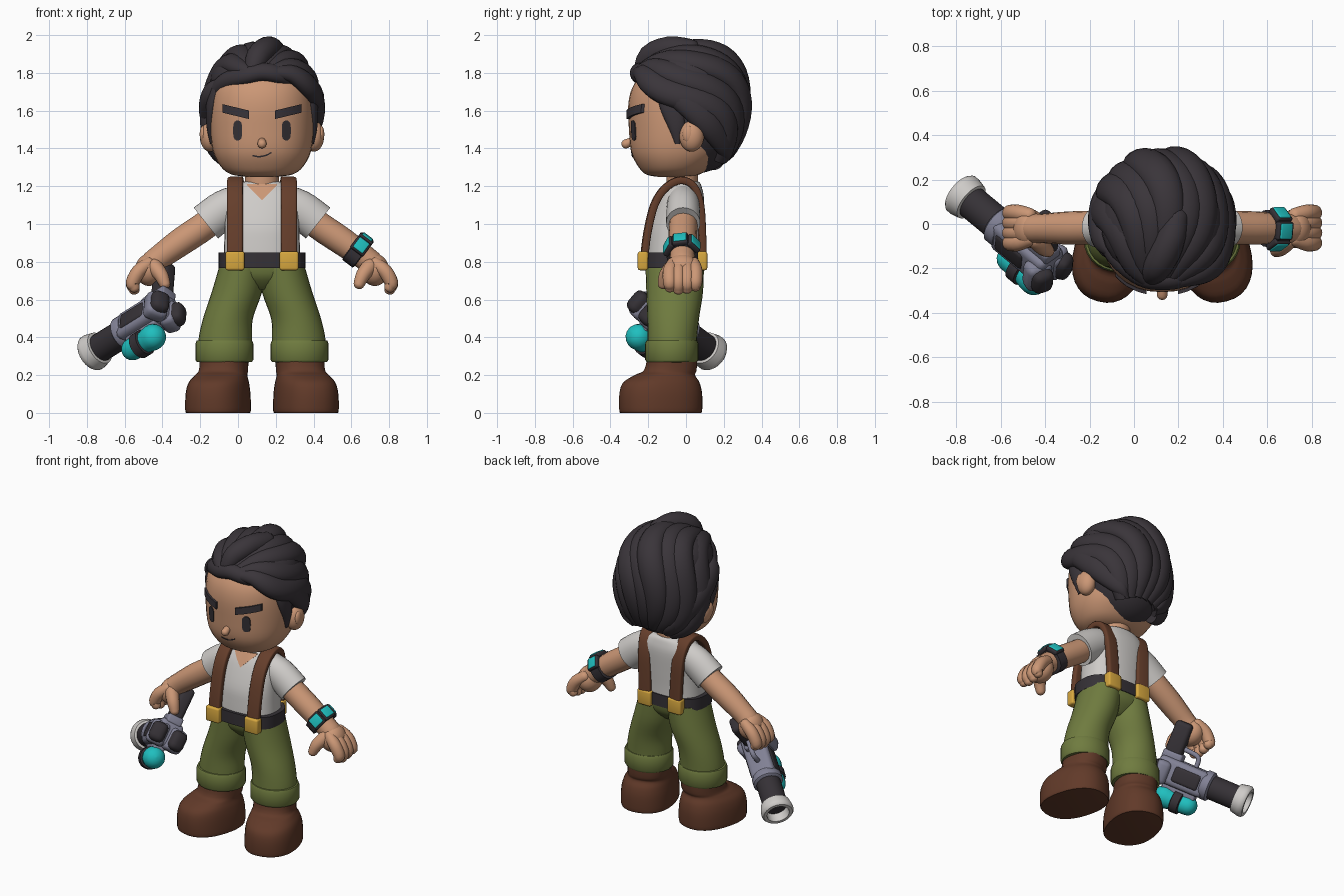
import bpy, bmesh, math
from mathutils import Matrix, Vector
from mathutils.bvhtree import BVHTree

if "Cube" in bpy.data.objects:
    bpy.data.objects.remove(bpy.data.objects["Cube"])

CX = 0.127                      # middle of the body
X, Y, Z = (Vector(v) for v in ((1, 0, 0), (0, 1, 0), (0, 0, 1)))
HORIZONTAL = (X, Y)
made = []


def material(name, r, g, b):
    m = bpy.data.materials.new(name)
    m.use_nodes = True
    m.diffuse_color = (r, g, b, 1)
    bsdf = next(n for n in m.node_tree.nodes if n.type == 'BSDF_PRINCIPLED')
    bsdf.inputs["Base Color"].default_value = (r, g, b, 1)
    return m


skin = material("skin", .60, .31, .18)
hair = material("dark hair", .042, .035, .042)
cloth = material("light cloth", .62, .60, .58)
green = material("olive trousers", .16, .20, .05)
boot = material("boot leather", .12, .042, .022)
leather = material("strap leather", .13, .048, .024)
gold = material("gold", .68, .39, .05)
teal = material("teal", .014, .52, .52)
steel = material("blue grey metal", .22, .22, .30)
dark = material("dark rubber", .036, .031, .037)


def finish(bm, name, mat, matrix=Matrix()):
    bmesh.ops.recalc_face_normals(bm, faces=bm.faces)
    mesh = bpy.data.meshes.new(name)
    bm.to_mesh(mesh)
    bm.free()
    mesh.materials.append(mat)
    ob = bpy.data.objects.new(name, mesh)
    ob.matrix_world = matrix
    bpy.context.collection.objects.link(ob)
    made.append(ob)
    return ob


def smooth_rows(rows, steps):
    rows = [Vector(r) for r in rows]
    out = []
    for i in range(len(rows) - 1):
        a, b, c, d = (rows[max(0, min(len(rows) - 1, i + k))] for k in (-1, 0, 1, 2))
        for j in range(steps):
            t = j / steps
            out.append(b + (c - a) * t / 2 + (a - b * 2.5 + c * 2 - d / 2) * t * t
                       + (b * 3 - a - c * 3 + d) * t ** 3 / 2)
    return out + [rows[-1]]


def sweep(name, rows, mat, frame=None, hub=None, power=2, sides=20, steps=4, matrix=Matrix()):
    """Skin through rows of (x, y, z, half width, half depth)."""
    rows = smooth_rows(rows, steps)
    points = [Vector(r[:3]) for r in rows]
    bm, rings = bmesh.new(), []
    for i, (p, r) in enumerate(zip(points, rows)):
        if frame:
            side, norm = frame
        else:
            tan = (points[min(i + 1, len(points) - 1)] - points[max(i - 1, 0)]).normalized()
            side = tan.cross(p - hub if hub else Y).normalized()
            norm = side.cross(tan)
        ring = []
        for k in range(sides):
            ang = math.tau * k / sides
            c, s = (math.copysign(abs(f) ** (2 / power), f) for f in (math.cos(ang), math.sin(ang)))
            ring.append(bm.verts.new(p + side * c * max(r[3], .001) + norm * s * max(r[4], .001)))
        rings.append(ring)
    for a, b in zip(rings, rings[1:]):
        for k in range(sides):
            n = (k + 1) % sides
            bm.faces.new((a[k], a[n], b[n], b[k]))
    bm.faces.new(rings[0])
    bm.faces.new(rings[-1])
    return finish(bm, name, mat, matrix)


def tube(name, rows, mat, matrix=Matrix()):
    """Round limb with domed ends from rows of (x, y, z, radius)."""
    rows = [Vector((*r, r[-1])) for r in rows]

    def dome(end, inner):
        tip = Vector(end[:3])
        out = (tip - Vector(inner[:3])).normalized() * end[3]
        return [Vector((*(tip + out * f), end[3] * w, end[3] * w))
                for f, w in ((.6, .8), (.9, .42), (1, .02))]
    full = dome(rows[0], rows[1])[::-1] + rows + dome(rows[-1], rows[-2])
    return sweep(name, full, mat, matrix=matrix, sides=16, steps=3)


def ball(name, loc, radii, mat):
    bm = bmesh.new()
    bmesh.ops.create_uvsphere(bm, u_segments=32, v_segments=20, radius=1)
    return finish(bm, name, mat, Matrix.Translation(loc) @ Matrix.Diagonal((*radii, 1)))


def box(name, loc, size, mat, matrix=Matrix(), turn=Matrix(), bevel=.012):
    bm = bmesh.new()
    bmesh.ops.create_cube(bm, size=1, matrix=Matrix.Diagonal((*size, 1)))
    bmesh.ops.bevel(bm, geom=bm.edges[:], offset=bevel, segments=3, profile=.5, affect='EDGES')
    return finish(bm, name, mat, matrix @ Matrix.Translation(loc) @ turn)


def decal(name, target, columns, mat, lift=.007):
    """Thin plate laid on the front of target from columns of (x, top, bottom)."""
    mesh = target.data
    tree = BVHTree.FromPolygons([v.co for v in mesh.vertices], [p.vertices for p in mesh.polygons])
    bm, pairs = bmesh.new(), []
    for x, *heights in columns:
        hits = [tree.ray_cast(Vector((x, -2, h)), Y)[0] for h in heights]
        pairs.append([[bm.verts.new(h - Y * lift * f) for h in hits] for f in (1, -1)])
    for (f0, b0), (f1, b1) in zip(pairs, pairs[1:]):
        for quad in ((f0[0], f0[1], f1[1], f1[0]), (b0[0], b1[0], b1[1], b0[1]),
                     (f0[0], f1[0], b1[0], b0[0]), (f0[1], b0[1], b1[1], f1[1])):
            bm.faces.new(quad)
    for f, b in (pairs[0], pairs[-1]):
        bm.faces.new((f[0], f[1], b[1], b[0]))
    return finish(bm, name, mat)


def stack(name, rows, mat, power=2.4, **kw):
    """Horizontal rings of (offset y, z, half x, half y) on the body centre."""
    return sweep(name, [(CX, *r) for r in rows], mat, HORIZONTAL, power=power, sides=32, **kw)


# head, neck and face
head = stack("head", [(-.07, 1.25, .08, .08), (-.07, 1.262, .16, .14), (-.06, 1.3, .215, .19),
                      (-.045, 1.38, .258, .245), (-.035, 1.5, .275, .267), (-.035, 1.64, .273, .27),
                      (-.03, 1.74, .255, .245), (-.02, 1.82, .19, .18), (-.02, 1.86, .05, .05)], skin, 2.2)
stack("neck", [(-.02, 1.12, .09, .08), (-.02, 1.3, .09, .085)], skin, power=2)
tube("nose", [(CX, -.29, 1.438, .02), (CX, -.318, 1.424, .024)], skin)
decal("mouth", head, [(CX + .05 * k / 4, 1.362 + .0008 * k * k + .002 * k, 1.354 + .0008 * k * k + .002 * k)
                      for k in range(-4, 5)], dark, .004)

# torso, belt
shirt = stack("shirt", [(-.064, .79, .205, .15), (-.061, .9, .2, .148), (-.053, 1, .198, .144),
                        (-.027, 1.13, .198, .122), (-.015, 1.19, .165, .1), (-.01, 1.222, .11, .08),
                        (-.01, 1.225, .05, .05)], cloth)
decal("neck_opening", shirt, [(CX + .08 * k / 4, 1.213, 1.125 + .02 * abs(k)) for k in range(-4, 5)], skin)
stack("belt", [(-.07, .768, .23, .162), (-.07, .848, .23, .162)], dark, 2.6, steps=1)
stack("trouser_seat", [(-.06, .65, .03, .05), (-.06, .66, .07, .08), (-.06, .72, .19, .135),
                       (-.06, .79, .22, .152)], green)

for s, word in ((-1, "right_"), (1, "left_")):
    def at(off, *rest):
        return (CX + s * off, *rest)

    # face halves
    ball(word + "ear", at(.275, .03, 1.465), (.054, .065, .082), skin)
    ball(word + "inner_ear", at(.312, .012, 1.475), (.018, .03, .045), skin)
    decal(word + "eye", head, [at(.129 + .024 * math.cos(k * math.pi / 10), 1.495 + h, 1.495 - h)
                               for k in range(11)
                               for h in [.001 + .052 * math.sin(k * math.pi / 10) ** .5]], dark, .005)
    decal(word + "brow", head, [at(.07 + .0175 * k, 1.601 + .0042 * k, 1.556 + .0042 * k)
                                for k in range(9)], hair, .016)

    # sideburn and lock over the ear
    sweep(word + "sideburn", [at(.245, -.1, 1.72, .055, .03), at(.268, -.08, 1.63, .06, .028),
                              at(.272, -.05, 1.52, .045, .022), at(.262, -.045, 1.425, .014, .012)],
          hair, hub=Vector((CX, -.05, 1.55)))
    sweep(word + "side_lock", [at(.23, -.13, 1.75, .02, .02), at(.268, -.07, 1.7, .06, .045),
                               at(.285, .03, 1.62, .07, .048), at(.26, .13, 1.52, .07, .045),
                               at(.17, .21, 1.4, .05, .035), at(.12, .22, 1.34, .01, .01)],
          hair, hub=Vector((CX, -.02, 1.58)))

    # braces with buckles, closer together at the back
    path = ((.143, -.222, .81), (.143, -.205, .95), (.143, -.168, 1.1), (.143, -.11, 1.19), (.141, -.03, 1.232),
            (.135, .04, 1.2), (.125, .075, 1.1), (.117, .085, .95), (.113, .088, .81))
    sweep(word + "brace", [at(*p, .042, .02) for p in path], leather,
          hub=Vector((CX + s * .13, -.05, .98)), power=5)
    for off, y, place in ((.143, -.228, "front_"), (.112, .085, "back_")):
        box(word + place + "buckle", at(off, y, .805), (.1, .055, .1), gold)

    # arm and sleeve
    sweep(word + "sleeve", [at(.07, -.015, 1.14, .08, .08), at(.19, -.015, 1.085, .1, .088),
                            at(.297, -.015, 1.005, .104, .09)], cloth, sides=28)
    tube(word + "arm", [at(.16, -.015, 1.11, .07), at(.29, -.015, 1, .075), at(.43, -.018, .905, .074),
                        at(.54, -.02, .825, .066), at(.58, -.02, .79, .066)], skin)

    # hand
    ball(word + "palm", at(.598, -.02, .757), (.074, .088, .085), skin)
    for i, finger in enumerate(("index_", "middle_", "ring_", "little_")):
        y = -.085 + .045 * i
        drop = .012 * abs(i - 1.3)
        tube(word + finger + "finger", [at(.6, y * .8, .79, .034), at(.652, y, .75, .038),
                                        at(.685, y, .69, .036), at(.677, y, .652 + drop, .03)], skin)
    tube(word + "thumb", [at(.57, -.07, .775, .042), at(.535, -.105, .73, .038),
                          at(.515, -.12, .685, .03)], skin)

    # trouser leg and cuff
    sweep(word + "trouser_leg", [at(.1, -.06, .79, .122, .155), at(.133, -.06, .64, .133, .15),
                                 at(.18, -.068, .5, .132, .137), at(.195, -.073, .39, .141, .131),
                                 at(.197, -.075, .3, .141, .13)], green, HORIZONTAL, sides=28)
    sweep(word + "cuff", [at(.199, -.075, z, .15 + w, .138 + w) for z, w in
                          ((.268, -.02), (.27, -.004), (.282, .004), (.365, .004), (.382, -.003), (.386, -.02))],
          green, HORIZONTAL, sides=28, steps=1)

    # boot, toes turned out
    turn = Matrix.Translation(at(.2, -.07, 0)) @ Matrix.Rotation(s * math.radians(15), 4, 'Z')
    sweep(word + "boot", [(s * x, *r) for x, *r in
                          ((.015, -.07, 0, .155, .21), (.015, -.07, .012, .165, .22),
                           (.015, -.07, .1, .163, .22), (.012, -.066, .16, .152, .203),
                           (.005, -.045, .2, .134, .16), (0, -.012, .23, .127, .137), (0, 0, .33, .126, .13))],
          boot, HORIZONTAL, power=2.3, sides=32, matrix=turn)

# hair base and hairline roll
ball("hair_back", (CX, .06, 1.6), (.295, .265, .33), hair)
ball("hair_top", (CX, 0, 1.76), (.275, .265, .19), hair)
sweep("hairline", [(CX + x, y, z, .05, .045) for x, y, z in
                   ((-.25, -.07, 1.69), (-.19, -.16, 1.755), (-.09, -.235, 1.785), (0, -.25, 1.805),
                    (.09, -.235, 1.79), (.185, -.155, 1.755), (.245, -.07, 1.69))],
      hair, hub=Vector((CX, -.02, 1.6)))

# swirling locks from the brow to the nape
hub = Vector((CX, -.06, 1.545))
fore = Vector((0, -.65, .76))
rise = Vector((0, .76, .65))
for i in range(8):
    rows = []
    for j in range(13):
        t = math.radians(7 + 13 * j)
        roll = math.radians(-66 + 18.9 * i + 16 * math.sin(2 * t))
        height = .39 + .055 * math.cos(t) + .028 * (i % 2) * math.sin(t)
        p = hub + fore * .323 * math.cos(t) + rise * height * math.sin(t) * math.cos(roll) \
            + X * .28 * math.sin(t) ** .6 * math.sin(roll)
        full = math.sin(t) ** .6
        rows.append((*p, .015 + .07 * full, .02 + .042 * full))
    sweep(f"hair_lock_{i + 1}", rows, hair, hub=hub, sides=16, steps=2)
tube("quiff", [(CX - .05, -.235, 1.8, .045), (CX - .02, -.19, 1.885, .065), (CX + .03, -.09, 1.925, .068),
               (CX + .06, .02, 1.92, .06)], hair)

# wrist device on the left arm
axis = Vector((.8, 0, -.6))
wrist = Matrix.Translation((.63, -.02, .857)) @ Matrix((axis, Y, axis.cross(Y))).transposed().to_4x4()
sweep("wrist_band", [(x, 0, 0, r, r) for x, r in ((-.038, .072), (-.034, .084), (.034, .084), (.038, .072))],
      dark, (Y, Z), power=2.6, steps=1, matrix=wrist)
for k in range(-1, 2):
    spin = wrist @ Matrix.Rotation(math.radians(58 * k + 8), 4, 'X')
    box(f"wrist_mount_{k + 2}", (0, 0, .078), (.086, .082, .03), dark, spin, bevel=.01)
    box(f"wrist_screen_{k + 2}", (0, 0, .09), (.064, .07, .018), teal, spin, bevel=.006)

# blaster: local x runs to the muzzle, the grip hangs on local -z
aim = Vector((-.69, .57, -.43)).normalized()
over = Vector((0, -.7, -.71))
over = (over - aim * over.dot(aim)).normalized()
gun = Matrix.Translation((-.77, .13, .32)) @ Matrix((aim, over.cross(aim), over)).transposed().to_4x4()


def turned(name, profile, mat, z=0):
    sweep(name, [(x, 0, z, r, r) for x, r in profile], mat, (Y, Z), sides=28, steps=1, matrix=gun)


turned("blaster_barrel", ((-.4, .076), (-.035, .076)), dark)
turned("blaster_muzzle", ((-.06, .07), (-.055, .09), (-.01, .1), (.01, .1), (.022, .09), (.022, .07),
                          (-.045, .065)), cloth)
turned("blaster_collar", ((-.28, .085), (-.27, .092), (-.23, .092), (-.22, .08)), steel)
box("blaster_body", (-.415, 0, .005), (.33, .155, .165), steel, gun, bevel=.03)
box("blaster_side_panel", (-.375, 0, .005), (.18, .171, .105), dark, gun, bevel=.02)
box("blaster_top_rail", (-.4, 0, .09), (.22, .07, .07), steel, gun)
for s, word in ((-1, "right_"), (1, "left_")):
    splay = Matrix.Rotation(s * math.radians(-18), 4, 'Z')
    box(word + "blaster_rear_frame", (-.54, s * .055, .025), (.09, .12, .15), steel, gun, splay, .03)
    box(word + "blaster_rear_pad", (-.565, s * .06, .025), (.115, .1, .125), dark, gun, splay, .035)
box("blaster_grip", (-.52, 0, -.17), (.11, .085, .27), dark, gun, bevel=.025)
box("blaster_grip_frame", (-.515, 0, -.085), (.13, .1, .06), steel, gun, bevel=.015)
tube("blaster_trigger_guard", [(-.36, 0, -.06, .015), (-.36, 0, -.12, .015), (-.39, 0, -.145, .015),
                               (-.49, 0, -.15, .015)], steel, gun)
tube("blaster_energy_cell", [(-.475, 0, .165, .07), (-.4, 0, .165, .058), (-.32, 0, .16, .06)], teal, gun)
turned("blaster_cell_clamp", ((-.42, .06), (-.415, .071), (-.365, .071), (-.36, .06)), dark, .165)

# smooth shading with crisp edges
for ob in bpy.context.selected_objects:
    ob.select_set(False)
for ob in made:
    ob.select_set(True)
bpy.context.view_layer.objects.active = made[0]
bpy.ops.object.shade_smooth_by_angle(angle=math.radians(40))
